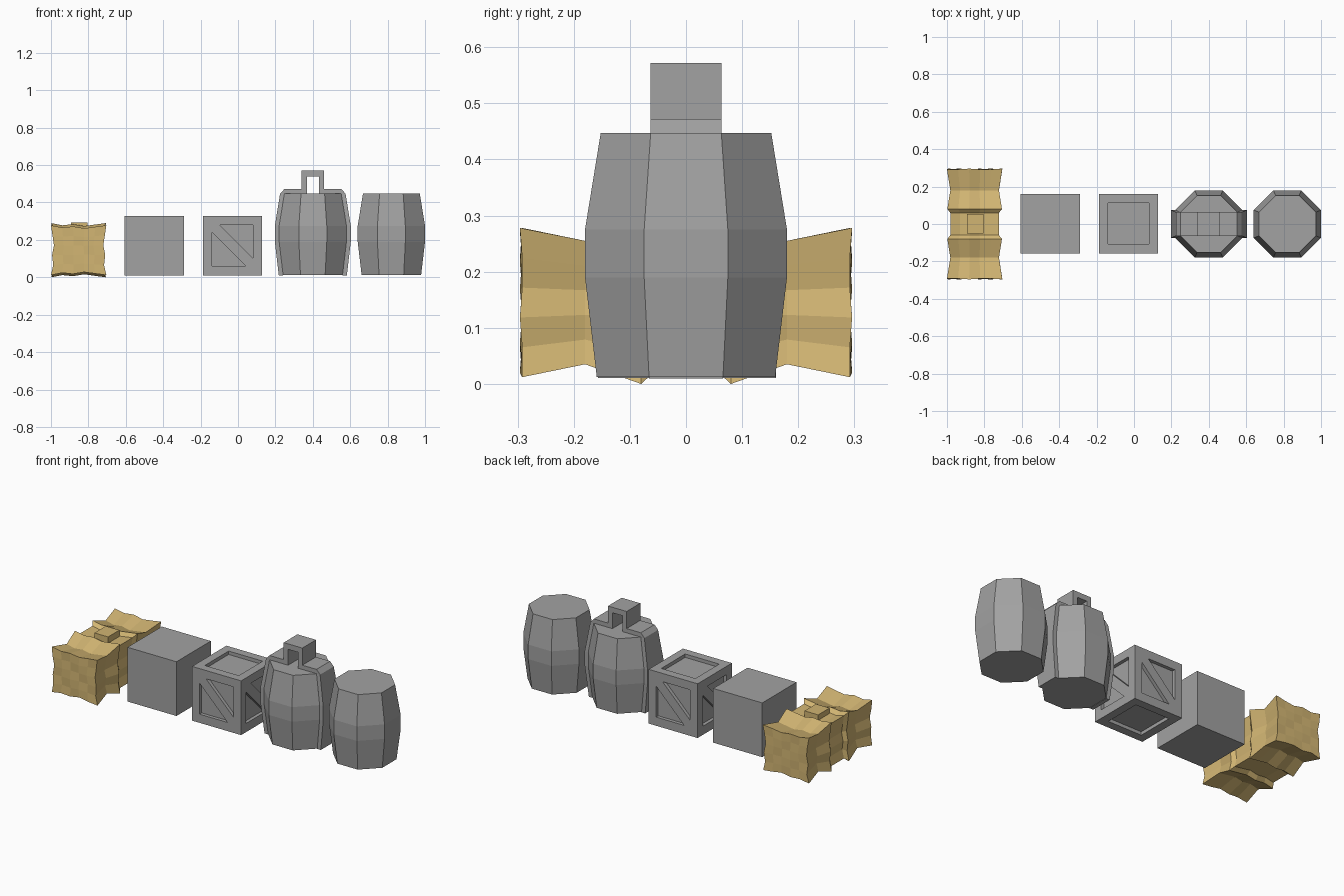
import bpy, bmesh, math
from mathutils import Matrix, Vector

if "Cube" in bpy.data.objects:
    bpy.data.objects.remove(bpy.data.objects["Cube"])


def material(name, rgb):
    m = bpy.data.materials.new(name)
    m.use_nodes = True
    m.diffuse_color = (*rgb, 1)
    m.node_tree.nodes["Principled BSDF"].inputs["Base Color"].default_value = (*rgb, 1)
    return m


GREY = material("plain grey", (0.36, 0.36, 0.36))
STRAW = material("straw yellow", (0.64, 0.46, 0.17))


def finish(name, bm, mat, loc=(0, 0, 0)):
    bmesh.ops.recalc_face_normals(bm, faces=bm.faces[:])
    mesh = bpy.data.meshes.new(name)
    bm.to_mesh(mesh)
    bm.free()
    mesh.materials.append(mat)
    ob = bpy.data.objects.new(name, mesh)
    ob.location = loc
    bpy.context.collection.objects.link(ob)
    return ob


def box(name, size, loc, mat):
    bm = bmesh.new()
    bmesh.ops.create_cube(bm, size=1)
    bmesh.ops.scale(bm, vec=size, verts=bm.verts[:])
    return finish(name, bm, mat, loc)


def barrel(name, x):
    """Eight-sided barrel from (flat distance, height) rings."""
    bm = bmesh.new()
    rings = []
    for apothem, z in [(0.159, 0.012), (0.18, 0.19), (0.18, 0.275), (0.152, 0.447)]:
        r = apothem / math.cos(math.pi / 8)
        angles = [(i + 0.5) * math.pi / 4 for i in range(8)]
        rings.append([bm.verts.new((r * math.cos(a), r * math.sin(a), z)) for a in angles])
    for a, b in zip(rings, rings[1:]):
        for i in range(8):
            j = (i + 1) % 8
            bm.faces.new((a[i], a[j], b[j], b[i]))
    bm.faces.new(rings[0])
    bm.faces.new(rings[-1])
    return finish(name, bm, GREY, (x, 0, 0))


# Barrels
barrel("barrel", 0.82)
barrel("handled_barrel", 0.40)

# Strap and handle: outer and inner outline with half width, mirrored across x
outer = [(0.182, 0.01), (0.203, 0.19), (0.203, 0.275), (0.175, 0.447),
         (0.152, 0.472), (0.06, 0.472), (0.06, 0.572)]
inner = [(0.158, 0.01), (0.179, 0.19), (0.179, 0.275), (0.152, 0.445),
         (0.14, 0.447), (0.032, 0.447), (0.032, 0.54)]
widths = [0.066, 0.0745, 0.0745, 0.063, 0.063, 0.063, 0.063]
half = list(zip(outer, inner, widths))
strip = half + [((-o[0], o[1]), (-i[0], i[1]), w) for o, i, w in reversed(half)]
bm = bmesh.new()
sections = []
for o, i, w in strip:
    corners = [(o[0], -w, o[1]), (o[0], w, o[1]), (i[0], w, i[1]), (i[0], -w, i[1])]
    sections.append([bm.verts.new(c) for c in corners])
for a, b in zip(sections, sections[1:]):
    for k in range(4):
        n = (k + 1) % 4
        bm.faces.new((a[k], a[n], b[n], b[k]))
bm.faces.new(sections[0])
bm.faces.new(sections[-1])
finish("barrel_strap_and_handle", bm, GREY, (0.40, 0, 0))

# Plain crate
SIDE = 0.317
CRATE_Z = 0.169
box("plain_crate", (SIDE, SIDE, SIDE), (-0.447, 0.002, CRATE_Z), GREY)

# Braced crate with sunken panels
crate = box("braced_crate", (SIDE, SIDE, SIDE), (-0.029, 0.002, CRATE_Z), GREY)
DEPTH = 0.02


def add_prism(bm, outline, turn):
    """Prism through the -y face of the crate, turned to another face."""
    rows = [[bm.verts.new(turn @ Vector((x, y, z))) for x, z in outline]
            for y in (-SIDE / 2 - 0.02, -SIDE / 2 + DEPTH)]
    bm.faces.new(rows[0])
    bm.faces.new(rows[1])
    for i in range(len(outline)):
        j = (i + 1) % len(outline)
        bm.faces.new((rows[0][i], rows[0][j], rows[1][j], rows[1][i]))


bm = bmesh.new()
low = [(-0.111, 0.074), (-0.111, -0.108), (0.071, -0.108)]
high = [(-0.068, 0.11), (0.11, 0.11), (0.11, -0.068)]
square = [(-0.11, -0.11), (0.11, -0.11), (0.11, 0.11), (-0.11, 0.11)]
for q in range(4):
    turn = Matrix.Rotation(q * math.pi / 2, 3, "Z")
    add_prism(bm, low, turn)
    add_prism(bm, high, turn)
for s in (-1, 1):
    add_prism(bm, square, Matrix.Rotation(s * math.pi / 2, 3, "X"))
cutter = finish("panel_cutter", bm, GREY, crate.location)
cutter.hide_render = True
mod = crate.modifiers.new("panels", "BOOLEAN")
mod.operation = "DIFFERENCE"
mod.solver = "EXACT"
mod.object = cutter
bpy.context.view_layer.objects.active = crate
bpy.ops.object.modifier_apply(modifier=mod.name)
bpy.data.objects.remove(cutter)

# Straw bale: box lattice, pinched along its length with rippled sides
stations = [(-0.296, 0.148, 0.133), (-0.18, 0.13, 0.11), (-0.08, 0.146, 0.145), (-0.058, 0.129, 0.125)]
stations += [(-y, hx, hz) for y, hx, hz in reversed(stations)]
ripple = [0, 0.012, 0.006, 0.016, 0.008, 0]
N = len(ripple) - 1
M = len(stations) - 1
bm = bmesh.new()
grid = {}


def bale_vert(u, v, w):
    if (u, v, w) not in grid:
        y, hx, hz = stations[v]
        x = (2 * u / N - 1) * (hx - ripple[w])
        z = (2 * w / N - 1) * (hz - ripple[u])
        if v in (0, M):
            y -= math.copysign(0.004 * ((u + w) % 3 - 1), y)
        grid[u, v, w] = bm.verts.new((x, y, z))
    return grid[u, v, w]


def bale_side(count_a, count_b, place):
    for a in range(count_a):
        for b in range(count_b):
            bm.faces.new([bale_vert(*place(a + i, b + j))
                          for i, j in ((0, 0), (1, 0), (1, 1), (0, 1))])


for e in (0, N):
    bale_side(M, N, lambda a, b: (e, a, b))
    bale_side(N, M, lambda a, b: (a, b, e))
for e in (0, M):
    bale_side(N, N, lambda a, b: (a, e, b))
finish("straw_bale", bm, STRAW, (-0.852, 0, 0.145))

# Knot on top of the bale
box("bale_knot", (0.088, 0.105, 0.05), (-0.849, 0.002, 0.269), STRAW)
